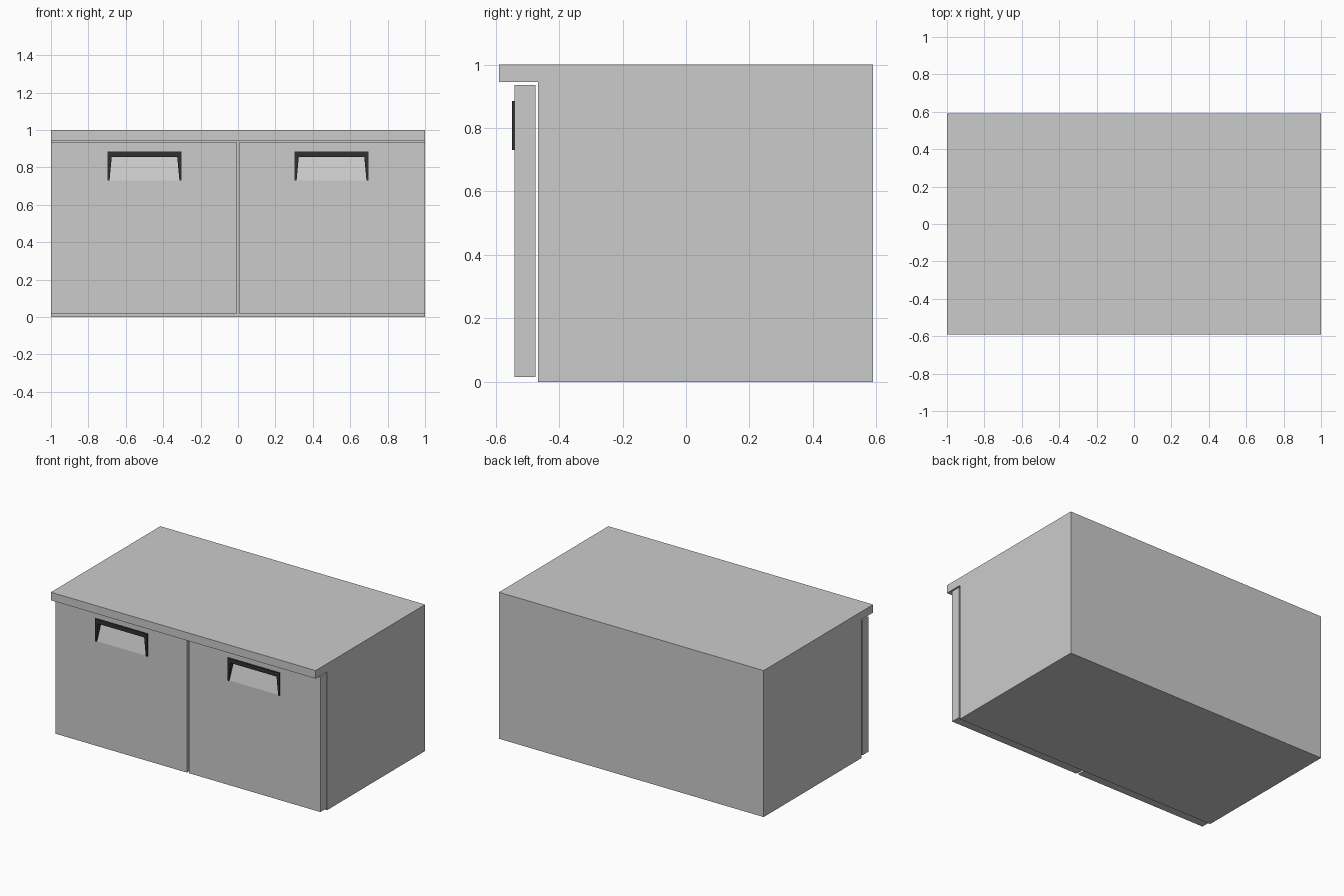
import bpy, bmesh

if "Cube" in bpy.data.objects:
    bpy.data.objects.remove(bpy.data.objects["Cube"])

dark = bpy.data.materials.new("dark_trim")
dark.diffuse_color = (0.03, 0.03, 0.03, 1)
dark.use_nodes = True
dark.node_tree.nodes["Principled BSDF"].inputs["Base Color"].default_value = dark.diffuse_color


def finish(name, bm):
    bmesh.ops.recalc_face_normals(bm, faces=bm.faces)
    me = bpy.data.meshes.new(name)
    bm.to_mesh(me)
    bm.free()
    ob = bpy.data.objects.new(name, me)
    bpy.context.collection.objects.link(ob)
    return ob


def prism_x(name, profile, x0, x1):
    """Extrude a (y, z) profile along x."""
    bm = bmesh.new()
    a = [bm.verts.new((x0, y, z)) for y, z in profile]
    b = [bm.verts.new((x1, y, z)) for y, z in profile]
    bm.faces.new(a)
    bm.faces.new(b)
    n = len(a)
    for i in range(n):
        j = (i + 1) % n
        bm.faces.new((a[i], a[j], b[j], b[i]))
    return finish(name, bm)


DOOR_Y, Z_LOW, Z_HIGH, DEPTH = -0.54, 0.73, 0.885, 0.04


def slope(z):
    """Depth of the slanted finger pocket at height z."""
    return DOOR_Y + DEPTH * (z - Z_LOW) / (Z_HIGH - Z_LOW)


def grip_frame(name, cx):
    """Dark U-shaped trim with tapered legs, lining the pocket."""
    w = 0.197
    outer = [(-w, Z_LOW), (-w, Z_HIGH), (w, Z_HIGH), (w, Z_LOW)]
    inner = [(-w + 0.01, Z_LOW), (-w + 0.022, 0.856),
             (w - 0.022, 0.856), (w - 0.01, Z_LOW)]
    bm = bmesh.new()
    rings = []
    for pts in (outer, inner):
        front = [bm.verts.new((cx + x, -0.548, z)) for x, z in pts]
        back = [bm.verts.new((cx + x, slope(z), z)) for x, z in pts]
        rings.append((front, back))
    (of, ob), (nf, nb) = rings
    for i in range(3):
        for p, q in ((of, nf), (ob, nb), (of, ob), (nf, nb)):
            bm.faces.new((p[i], p[i + 1], q[i + 1], q[i]))
    for i in (0, 3):
        bm.faces.new((of[i], nf[i], nb[i], ob[i]))
    frame = finish(name, bm)
    frame.data.materials.append(dark)


# Cabinet body with overhanging front lip
prism_x("cabinet_body", [(-0.467, 0), (0.59, 0), (0.59, 1), (-0.59, 1),
                         (-0.59, 0.945), (-0.467, 0.945)], -1, 1)

# Two door fronts, each with a slanted finger pocket and dark trim
for side, s in (("left", -1), ("right", 1)):
    x0, x1 = sorted((s * 0.008, s * 1.0))
    door = prism_x(side + "_door", [(DOOR_Y, 0.015), (-0.475, 0.015),
                                    (-0.475, 0.936), (DOOR_Y, 0.936)], x0, x1)
    cx = s * 0.5
    cutter = prism_x("pocket_cutter", [(-0.6, Z_LOW), (DOOR_Y, Z_LOW),
                                       (slope(Z_HIGH), Z_HIGH), (-0.6, Z_HIGH)],
                     cx - 0.197, cx + 0.197)
    cutter.hide_render = True
    mod = door.modifiers.new("pocket", 'BOOLEAN')
    mod.operation = 'DIFFERENCE'
    mod.solver = 'EXACT'
    mod.object = cutter
    bpy.context.view_layer.objects.active = door
    bpy.ops.object.modifier_apply(modifier=mod.name)
    bpy.data.objects.remove(cutter)
    grip_frame(side + "_handle_trim", cx)
